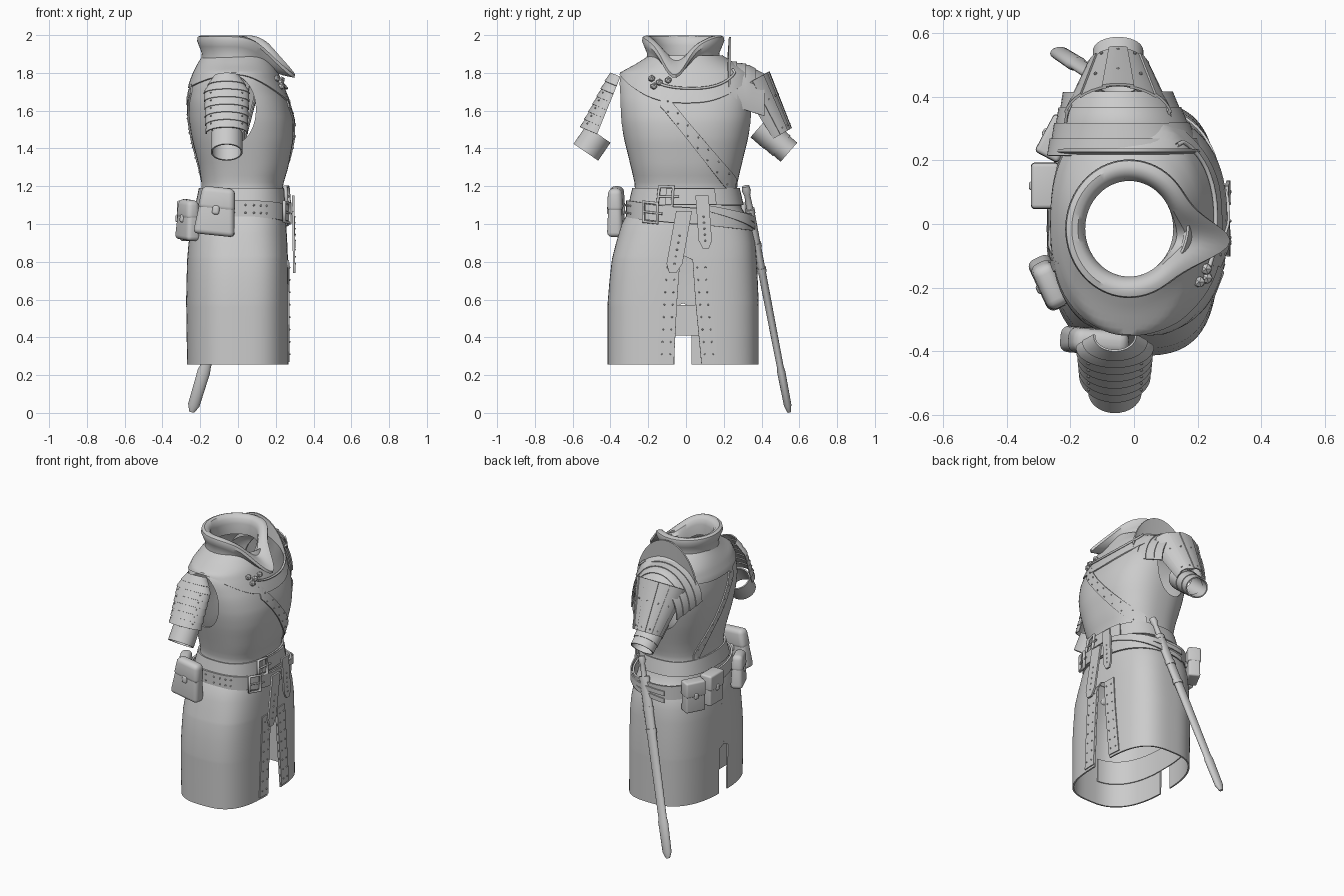
import bpy, bmesh, math
from mathutils import Vector, Matrix

if "Cube" in bpy.data.objects:
    bpy.data.objects.remove(bpy.data.objects["Cube"])

grey = bpy.data.materials.new("plain grey")
grey.use_nodes = True
grey.diffuse_color = (0.6, 0.6, 0.6, 1)
grey.node_tree.nodes["Principled BSDF"].inputs["Base Color"].default_value = (0.6, 0.6, 0.6, 1)

# Garment outline: height, back x, front x, half width, centre y
BODY = [(.25, -.265, .262, .395, -.015), (.6, -.27, .262, .395, -.015), (.8, -.265, .26, .38, -.01),
        (.92, -.255, .255, .36, 0), (1.0, -.235, .25, .335, 0), (1.08, -.21, .24, .29, 0),
        (1.2, -.185, .23, .262, 0), (1.3, -.2, .26, .285, 0), (1.45, -.238, .288, .322, 0),
        (1.55, -.254, .288, .342, 0), (1.65, -.258, .262, .352, 0), (1.74, -.248, .225, .355, 0),
        (1.8, -.225, .2, .335, 0), (1.84, -.205, .182, .26, 0), (1.89, -.175, .16, .18, 0)]


def lerp(a, b, t):
    return a + (b - a) * t


def steps(a, b, n):
    return [lerp(a, b, i / n) for i in range(n + 1)]


def section(z):
    z = min(max(z, BODY[0][0]), BODY[-1][0])
    for lo, hi in zip(BODY, BODY[1:]):
        if z <= hi[0]:
            t = (z - lo[0]) / (hi[0] - lo[0])
            return [lerp(p, q, t) for p, q in zip(lo[1:], hi[1:])]


def roundness(z, front):
    """Round at the neck, boxier below, boxiest at the front of the skirt."""
    boxy = .17 * min(1, max(0, (1.1 - z) / .25)) if front else 0
    return .8 - boxy + .2 * min(1, max(0, (z - 1.65) / .2))


def body(z, deg, off=0.0):
    """Point on the garment surface; 0 degrees is +x, the worn front."""
    x0, x1, hy, cy = section(z)
    c, s = math.cos(math.radians(deg)), math.sin(math.radians(deg))
    e = roundness(z, c > 0)
    x = ((x1 - x0) / 2 + off) * math.copysign(abs(c) ** e, c)
    y = (hy + off) * math.copysign(abs(s) ** e, s)
    return Vector(((x0 + x1) / 2 + x, cy + y, z))


def angle_at(y, z, front=True):
    a = math.degrees(math.asin(min(1, abs(y) / section(z)[2]) ** (1 / roundness(z, front))))
    return math.copysign(a, y)


def finish(name, bm, mods=()):
    me = bpy.data.meshes.new(name)
    bm.to_mesh(me)
    bm.free()
    ob = bpy.data.objects.new(name, me)
    bpy.context.collection.objects.link(ob)
    me.materials.append(grey)
    bpy.ops.object.select_all(action="DESELECT")
    ob.select_set(True)
    bpy.context.view_layer.objects.active = ob
    for kind, props in mods:
        m = ob.modifiers.new(kind.title(), kind)
        for k, v in props.items():
            setattr(m, k, v)
        bpy.ops.object.modifier_apply(modifier=m.name)
    bpy.ops.object.shade_smooth_by_angle(angle=math.radians(35))
    return ob


def sheet(name, f, us, vs, thick=.008, closed=False, extra=()):
    """Curved sheet f(u, v) given thickness."""
    bm = bmesh.new()
    grid = [[bm.verts.new(f(u, v)) for u in us] for v in vs]
    n = len(us)
    for r0, r1 in zip(grid, grid[1:]):
        for i in range(n if closed else n - 1):
            j = (i + 1) % n
            bm.faces.new((r0[i], r0[j], r1[j], r1[i]))
    bmesh.ops.recalc_face_normals(bm, faces=bm.faces[:])
    return finish(name, bm, [("SOLIDIFY", dict(thickness=thick, offset=0))] + list(extra))


def rod(name, a, b, rings, wide=(1, 0, 0), sides=16):
    """Capped loft from a to b; rings are (t, wide radius, thin radius)."""
    a, b = Vector(a), Vector(b)
    d = (b - a).normalized()
    w = (Vector(wide) - d * d.dot(Vector(wide))).normalized()
    k = d.cross(w)
    bm = bmesh.new()
    loops = [[bm.verts.new(a.lerp(b, t) + w * rw * math.cos(q) + k * rk * math.sin(q))
              for q in steps(0, math.tau, sides)[:-1]] for t, rw, rk in rings]
    for l0, l1 in zip(loops, loops[1:]):
        for i in range(sides):
            j = (i + 1) % sides
            bm.faces.new((l0[i], l0[j], l1[j], l1[i]))
    bm.faces.new(loops[0])
    bm.faces.new(loops[-1])
    bmesh.ops.recalc_face_normals(bm, faces=bm.faces[:])
    return finish(name, bm)


def wire(name, pts, r, cyclic=False):
    cu = bpy.data.curves.new(name, "CURVE")
    cu.dimensions, cu.bevel_depth, cu.bevel_resolution = "3D", r, 2
    sp = cu.splines.new("POLY")
    sp.points.add(len(pts) - 1)
    for p, q in zip(sp.points, pts):
        p.co = (*q, 1)
    sp.use_cyclic_u = cyclic
    cu.materials.append(grey)
    bpy.context.collection.objects.link(bpy.data.objects.new(name, cu))


def studs(name, pts, r=.006):
    bm = bmesh.new()
    for p in pts:
        bmesh.ops.create_icosphere(bm, subdivisions=1, radius=r, matrix=Matrix.Translation(p))
    finish(name, bm)


ROUND = steps(0, 360, 72)[:-1]

# Torso with armholes
bm = bmesh.new()
for s in (1, -1):
    place = Matrix.Translation((-.035, s * .4, 1.605)) @ Matrix.Diagonal((.13, 1, .185, 1)) @ Matrix.Rotation(math.pi / 2, 4, "X")
    bmesh.ops.create_cone(bm, cap_ends=True, segments=40, radius1=1, radius2=1, depth=.32, matrix=place)
cutter = finish("armhole_cutter", bm)
cutter.hide_render = True
sheet("torso", lambda a, z: body(z, a), ROUND, steps(1.05, 1.88, 24), .012, True,
      [("BOOLEAN", dict(object=cutter, operation="DIFFERENCE"))])
bpy.data.objects.remove(cutter)

# Mantle over the shoulders, and rolled collar with a front point
def hem(a):
    c = math.cos(math.radians(a))
    return 1.79 - (.15 if c > 0 else .07) * c * c

sheet("mantle", lambda a, t: body(lerp(hem(a), 1.89, t), a, .01), ROUND, steps(0, 1, 10), .008, True)

COLLAR = [(.185, -.13, 0), (.182, -.09, .1), (.196, -.055, .6), (.208, -.025, .95), (.205, -.006, 1), (.19, 0, .85),
          (.172, -.004, .55), (.157, -.02, .25), (.15, -.05, .1), (.15, -.12, 0)]

def collar(a, i):
    r, dz, lip = COLLAR[i]
    c = max(0, math.cos(math.radians(a + 12)))
    point = lip * c ** 14
    q = math.radians(a)
    x = (r * .95 + .125 * point) * math.cos(q) - .015
    return Vector((x, (r * 1.03) * math.sin(q) - .015, 1.995 + dz - .075 * c ** 3 - .125 * point))

sheet("collar", collar, ROUND, range(len(COLLAR)), .008, True)

# Brooch and chain
CHAIN = [body(lerp(1.74, 1.82, t) - .22 * t * (1 - t), lerp(-18, 50, t), .024) for t in steps(0, 1, 16)]
wire("chain", CHAIN, .007)
studs("brooch", [body(1.75 + dz, a, .02) for a, dz in ((-20, 0), (-28, .02), (-13, .012), (-24, -.02))], .02)

# Skirt panels, open at the front and at the back hem
def slit(s, z):
    return 0 if z > .82 else .045 + .095 * (.8 - z) if s > 0 else .022 + .05 * (.8 - z)

SKIRT_Z = [.255, .33, .409, .411, .5, .56, .58, .7, .81, .83, .9, .95, 1, 1.04, 1.08]
for s, side in ((1, "left"), (-1, "right")):
    def panel(u, z):
        back = 180 - (angle_at(.045, z, False) if z < .57 else 0)
        return body(z, s * lerp(angle_at(slit(s, z), z), back, u))

    def trim(u, z):
        return body(z, s * angle_at(slit(s, z) + .085 * u, z), .008)

    sheet(side + "_skirt_panel", panel, steps(0, 1, 44), SKIRT_Z, .01)
    sheet(side + "_slit_trim", trim, steps(0, 1, 4), steps(.27, .81, 12), .007)
    studs(side + "_trim_studs", [trim(u, z) + Vector((.005, 0, 0)) for z in steps(.31, .77, 7) for u in (.25, .75)], .005)
sheet("inner_hem_band", lambda a, z: body(z, a, -.012), steps(95, 265, 40), [.41, .57], .006)

# Diagonal strap, front and back
for name, turn, y0, y1, z0, z1 in (("front_strap", 0, -.13, .25, 1.67, 1.19), ("back_strap", 180, -.14, .16, 1.74, 1.17)):
    def strap(t, w, off=.01):
        z = lerp(z0, z1, t)
        a = angle_at(lerp(y0, y1, t), z, not turn)
        return body(z + w, turn - a if turn else a, off)
    sheet(name, strap, steps(0, 1, 24), [-.05, 0, .05], .008)
    studs(name + "_studs", [strap(t, w, .015) for t in steps(.1, .9, 6) for w in (-.028, .028)], .005)

# Belts and sword hanger straps
def waist(a, w, off=.014):
    return body(1.145 + w, a, off)

def low(a, w, off=.022):
    p = body(1.045 - .035 * math.sin(math.radians(a)), a, off)
    return Vector((p.x, p.y, p.z + w))

for name, f, off, ends, clasp in (("waist_belt", waist, .014, (-16, 26), (-23, -9)), ("hip_belt", low, .022, (-34, 6), (-36, -20))):
    sheet(name, f, ROUND, [-.045, .045], .012, True)
    sheet(name + "_end", lambda a, w: f(a, w, off + .012), steps(*ends, 10), [-.042, .042], .01)
    wire(name + "_buckle", [f(a, w, off + .022) for a, w in ((clasp[0], -.052), (clasp[1], -.052), (clasp[1], .052), (clasp[0], .052))], .01, True)
    wire(name + "_prong", [f(a, 0, off + .024) for a in (clasp[0], clasp[1] + 5)], .006)
for i, drop in enumerate((0, .05)):
    sheet("hanger_strap_%d" % (i + 1), lambda t, w: low(lerp(8, 105, t), .05 - (.05 + drop) * t + w, .036),
          steps(0, 1, 20), [-.015, .015], .008)
studs("belt_studs", [low(a, w, .03) for a in range(-95, -55, 8) for w in (-.02, .02)], .006)
for name, y0, y1, z0, z1, w in (("waist_belt_tail", .085, .105, 1.15, .87, .035), ("hip_belt_tail", -.01, -.07, 1.07, .74, .042)):
    def tail(u, t):
        half = w * (1 if t < .85 else lerp(1, .45, (t - .85) / .15))
        return Vector((lerp(.292, .298, t), lerp(y0, y1, t) + u * half, lerp(z0, z1, t)))
    sheet(name, tail, [-1, 0, 1], [0, .3, .6, .85, .95, 1], .012)
    studs(name + "_studs", [tail(0, t) + Vector((.005, 0, 0)) for t in steps(.4, .85, 4)], .006)

# Sheathed sword at the left hip
TOP, TIP = (.115, .315, 1.2), (-.245, .545, .005)
rod("scabbard", TOP, TIP, [(.1, .034, .022), (.5, .032, .02), (.8, .029, .018), (.82, .034, .022), (.97, .031, .02), (1, .014, .01)])
rod("sword_grip", TOP, TIP, [(0, .02, .02), (.02, .024, .024), (.04, .016, .016), (.1, .018, .018)])
for i, t in enumerate((.1, .25, .36)):
    rod("scabbard_band_%d" % (i + 1), TOP, TIP, [(t, .037, .025), (t + .02, .037, .025)])

# Belt pouches with flap and clasp
def pouch(name, loc, size, turn, lean, taper, soft):
    w, d, h = size
    put = Matrix.Translation(loc) @ Matrix.Rotation(math.radians(turn), 4, "Z") @ Matrix.Rotation(math.radians(lean), 4, "Y")
    for part, sx, sy, sz, oz in (("", w, d, h, 0), ("_flap", w * 1.04, d * 1.14, h * .5, h * .27), ("_clasp", w * .2, d * 1.3, h * .2, .01)):
        bm = bmesh.new()
        bmesh.ops.create_cube(bm, size=1, matrix=Matrix.Translation((0, 0, oz)) @ Matrix.Diagonal((sx, sy, sz, 1)))
        for v in bm.verts:
            k = lerp(1, taper, min(1, max(0, v.co.z / h + .5)))
            v.co.x *= k
            v.co.y *= k
        bm.transform(put)
        finish(name + part, bm, [("BEVEL", dict(width=min(soft, sy * .3, sz * .3, sx * .3), segments=4))])

pouch("right_hip_pouch", (-.115, -.37, 1.065), (.22, .085, .25), -5, 6, .75, .03)
pouch("back_right_pouch", (-.265, -.19, 1.02), (.18, .08, .21), -65, 4, .75, .03)
pouch("back_pouch", (-.28, .12, 1.02), (.145, .08, .2), 90, 0, .95, .012)
pouch("back_left_pouch", (-.245, .27, 1.01), (.135, .075, .2), 62, 0, .95, .012)


# Arm armour: arched plates round an arm axis in the y-z plane
def arch(a, b, t, deg, rx, rn, x=-.06):
    (ya, za), (yb, zb) = a, b
    d = Vector((0, yb - ya, zb - za)).normalized()
    n = Vector((0, d.z, -d.y)) * (-1 if ya > 0 else 1)
    q = math.radians(deg)
    return Vector((x, lerp(ya, yb, t), lerp(za, zb, t))) + Vector((1, 0, 0)) * rx * math.sin(q) + n * rn * math.cos(q)

ARM_A, ARM_B = (-.352, 1.78), (-.475, 1.485)
for i in range(7):
    def lame(q, t):
        full = min(1, .55 + 1.6 * t)
        flare = .005 * (t * 7 - i)
        return arch(ARM_A, ARM_B, t, q, .118 * full * (1 - .12 * t) + flare, lerp(.05, .082, t) + flare)
    sheet("right_arm_lame_%d" % (i + 1), lame, steps(-95, 95, 20), steps(i / 7, (i + 1.15) / 7, 3), .007)
studs("right_arm_studs", [arch(ARM_A, ARM_B, t, q, .118, lerp(.058, .09, t)) for t in steps(.35, .92, 4) for q in (-45, 45)], .005)
sheet("right_cuff", lambda q, t: arch((-.465, 1.475), (-.53, 1.38), t, q, .08, .075), ROUND[::2], [0, .12, .9, 1], .008, True)

# Left shoulder: standing guard, arched bands, upper arm plates and cuff
sheet("shoulder_guard", lambda q, t: Vector((-.02 + lerp(.21, .23, t) * math.cos(math.radians(q)), .22 + .012 * t,
      1.66 + lerp(.17, .33, t) * math.sin(math.radians(q)))), steps(10, 170, 24), steps(0, 1, 3), .01)
for i in range(4):
    def band(q, t):
        flare, r = .006 * (t * 4 - i), math.radians(q)
        return Vector((lerp(-.025, -.05, t) + (lerp(.245, .165, t) + flare) * math.cos(r), lerp(.215, .41, t),
                       lerp(1.645, 1.58, t) + (lerp(.215, .24, t) + flare - .08 * max(0, t - .6)) * math.sin(r)))
    sheet("left_shoulder_band_%d" % (i + 1), band, steps(-2, 182, 28), steps(i / 4, (i + 1.1) / 4, 3), .008)
UP_A, UP_B = (.325, 1.743), (.482, 1.464)
for i in range(7):
    def plate(q, t):
        lift = .006 * (i % 2)
        return arch(UP_A, UP_B, t, q, lerp(.165, .092, t) + lift, lerp(.125, .08, t) + lift, -.05)
    sheet("left_arm_plate_%d" % (i + 1), plate, steps(-105 + 30 * i - 2, -75 + 30 * i + 2, 4), steps(0, 1, 4), .008)
FORE_A, FORE_B = (.39, 1.515), (.545, 1.38)
for i, (t0, t1, r) in enumerate(((0, .45, .07), (.4, .75, .067), (.7, 1, .063))):
    sheet("left_cuff_%d" % (i + 1), lambda q, t: arch(FORE_A, FORE_B, t, q, r * 1.2, r, -.05), ROUND[::2], [t0, t1], .008, True)
studs("left_arm_studs", [arch(UP_A, UP_B, t, q, lerp(.172, .1, t), lerp(.132, .088, t), -.05) for t in (.4, .92) for q in range(-60, 61, 30)], .006)
